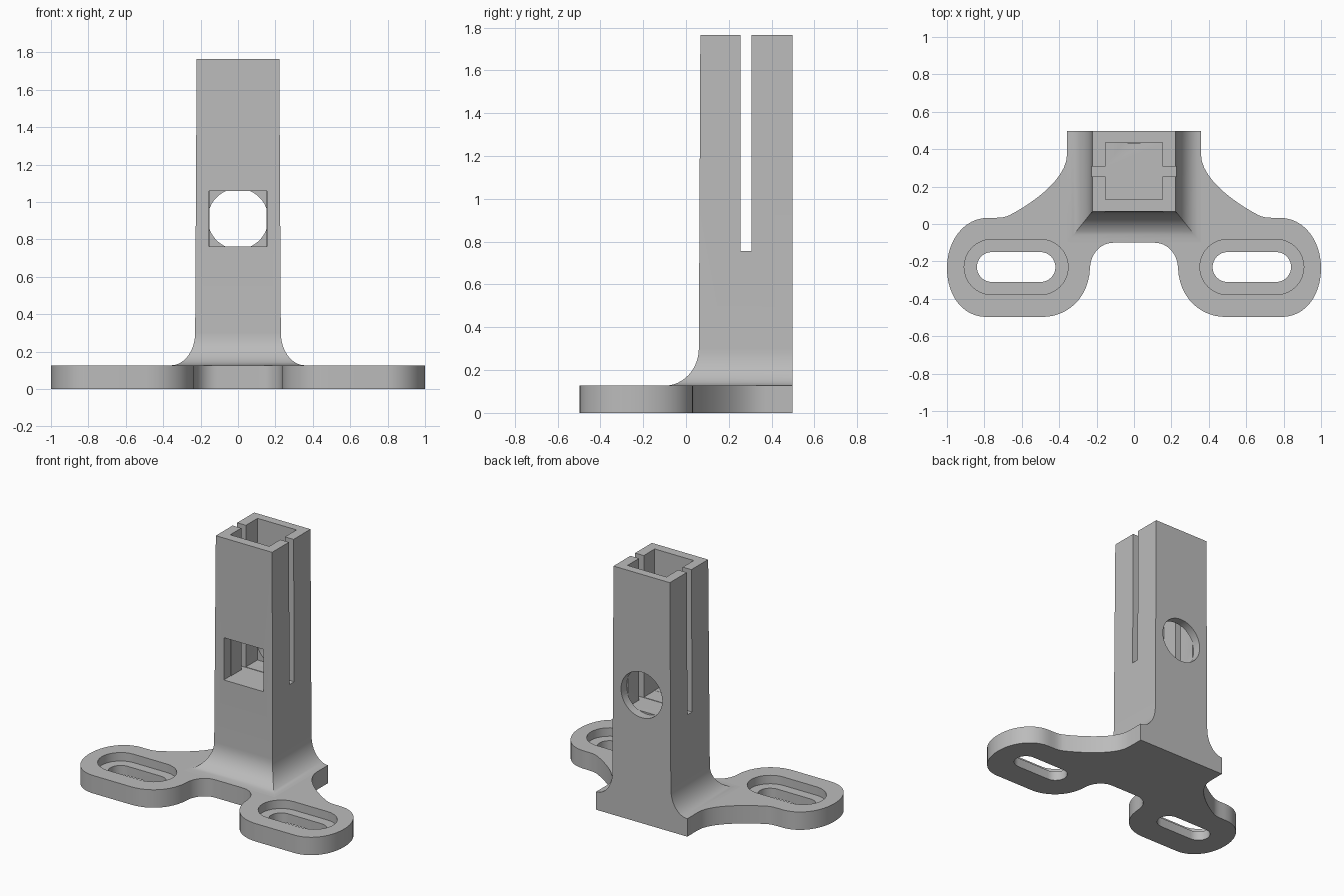
import bpy, bmesh, math
from mathutils import Vector
from mathutils.geometry import interpolate_bezier

if "Cube" in bpy.data.objects:
    bpy.data.objects.remove(bpy.data.objects["Cube"], do_unlink=True)

grey = bpy.data.materials.new("plain_grey")
grey.use_nodes = True
grey.diffuse_color = (0.5, 0.5, 0.5, 1)
grey.node_tree.nodes["Principled BSDF"].inputs["Base Color"].default_value = (0.5, 0.5, 0.5, 1)

PLATE, TOP, BACK = 0.127, 1.765, 0.497
FLOOR = 0.76


def loft(name, rings):
    """Skin closed rings of equal size and cap both ends."""
    bm = bmesh.new()
    loops = [[bm.verts.new(p) for p in ring] for ring in rings]
    n = len(loops[0])
    for a, b in zip(loops, loops[1:]):
        for i in range(n):
            j = (i + 1) % n
            bm.faces.new((a[i], a[j], b[j], b[i]))
    bm.faces.new(loops[0][::-1])
    bm.faces.new(loops[-1])
    bmesh.ops.recalc_face_normals(bm, faces=bm.faces)
    me = bpy.data.meshes.new(name)
    bm.to_mesh(me)
    bm.free()
    me.materials.append(grey)
    ob = bpy.data.objects.new(name, me)
    bpy.context.collection.objects.link(ob)
    return ob


def prism(name, outline, z0, z1):
    return loft(name, [[(x, y, z) for x, y in outline] for z in (z0, z1)])


def box(name, x, y0, y1, z0, z1):
    return prism(name, [(-x, y0), (x, y0), (x, y1), (-x, y1)], z0, z1)


def stadium(cx, cy, half, r, steps=16):
    pts = []
    for side, start in ((1, -math.pi / 2), (-1, math.pi / 2)):
        for i in range(steps + 1):
            a = start + math.pi * i / steps
            pts.append((cx + side * half + r * math.cos(a), cy + r * math.sin(a)))
    return pts


def cut(ob, cutters):
    """Subtract the cutters, bake the result and remove them."""
    for c in cutters:
        c.hide_render = True
        m = ob.modifiers.new("cut", 'BOOLEAN')
        m.operation, m.solver, m.object = 'DIFFERENCE', 'EXACT', c
    dg = bpy.context.evaluated_depsgraph_get()
    me = bpy.data.meshes.new_from_object(ob.evaluated_get(dg))
    ob.modifiers.clear()
    ob.data = me
    for c in cutters:
        bpy.data.objects.remove(c, do_unlink=True)


def finish(ob):
    bpy.ops.object.select_all(action='DESELECT')
    ob.select_set(True)
    bpy.context.view_layer.objects.active = ob
    bpy.ops.object.shade_smooth_by_angle(angle=math.radians(30))


# Base plate: half outline from back to front, mirrored
curves = [
    [(.358, .374), (.358, .22), (.60, .08), (.67, .045)],
    [(.67, .045), (.70, .033), (.72, .033), (.78, .033)],
    [(.78, .033), (.91, .033), (1, -.09), (1, -.235)],
    [(1, -.235), (1, -.39), (.91, -BACK), (.79, -BACK)],
    [(.49, -BACK), (.36, -BACK), (.24, -.40), (.235, -.23)],
    [(.235, -.23), (.23, -.16), (.18, -.10), (.11, -.10)],
]
half = [(.358, BACK)]
for c in curves:
    for p in interpolate_bezier(*[Vector((x, y, 0)) for x, y in c], 13):
        if (Vector(half[-1]) - p.xy).length > 1e-4:
            half.append((p.x, p.y))
plate = prism("base_plate", half + [(-x, y) for x, y in reversed(half)], 0, PLATE)

# Stepped mounting slots
slots = []
for s in (-1, 1):
    slots.append(prism("slot_cutter", stadium(s * .63, -.23, .13, .08), -.1, .3))
    slots.append(prism("recess_cutter", stadium(s * .63, -.23, .13, .148), .067, .3))
cut(plate, slots)
finish(plate)

# Post: slight taper with a flared foot on the front and sides
rings = []
STEPS = 12
for i in range(STEPS + 1):
    a = math.pi / 2 * i / STEPS
    flare, z = 1 - math.sin(a), PLATE + .175 * (1 - math.cos(a))
    rings.append((.229 + .128 * flare, .06 - .16 * flare, z))
rings.append((.221, .067, TOP))
post = loft("square_post", [[(-x, y, z), (x, y, z), (x, BACK, z), (-x, BACK, z)]
                            for x, y, z in rings])

# Bore, side slits, square front window, round back hole
circle = [(.162 * math.cos(math.tau * i / 48), .91 + .162 * math.sin(math.tau * i / 48))
          for i in range(48)]
cut(post, [
    box("bore_cutter", .153, .132, .437, FLOOR, 2),
    box("slit_cutter", .4, .255, .307, FLOOR - .003, 2),
    box("window_cutter", .155, -.2, .14, FLOOR + .001, 1.06),
    loft("round_cutter", [[(x, y, z) for x, z in circle] for y in (.434, .7)]),
])
finish(post)
